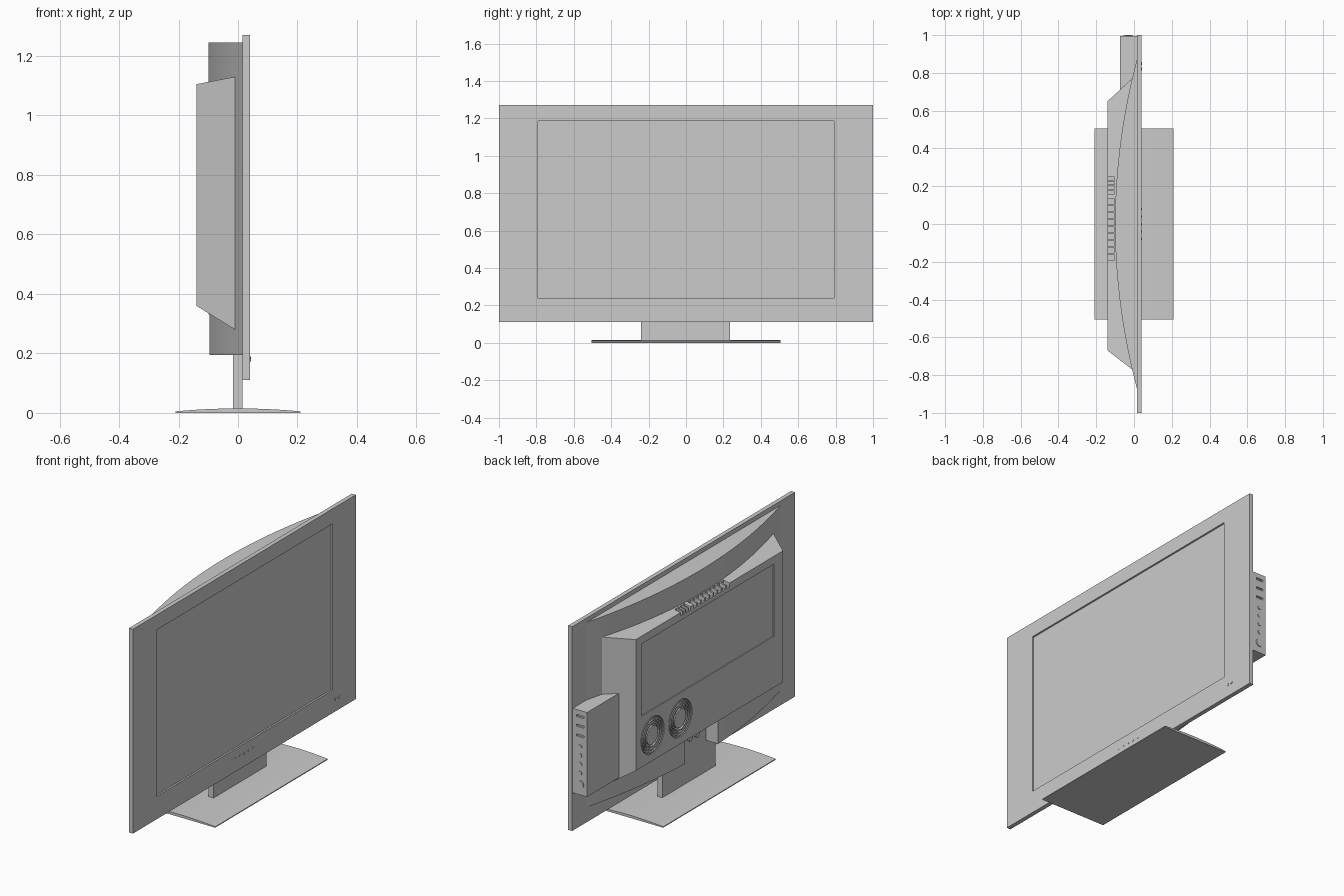
import bpy, bmesh, math
from mathutils import Matrix, Vector

cube = bpy.data.objects.get("Cube")
if cube:
    bpy.data.objects.remove(cube, do_unlink=True)

grey = bpy.data.materials.new("plain grey")
grey.use_nodes = True
grey.diffuse_color = (0.6, 0.6, 0.6, 1)
grey.node_tree.nodes["Principled BSDF"].inputs["Base Color"].default_value = (0.6, 0.6, 0.6, 1)
parts = []


def finish(name, bm):
    bmesh.ops.recalc_face_normals(bm, faces=bm.faces)
    mesh = bpy.data.meshes.new(name)
    bm.to_mesh(mesh)
    bm.free()
    mesh.materials.append(grey)
    ob = bpy.data.objects.new(name, mesh)
    bpy.context.collection.objects.link(ob)
    parts.append(ob)
    return ob


def add_box(bm, x, y, z):
    size = [b - a for a, b in (x, y, z)]
    mid = [(a + b) / 2 for a, b in (x, y, z)]
    mat = Matrix.Translation(mid) @ Matrix.Diagonal(size + [1])
    bmesh.ops.create_cube(bm, size=1, matrix=mat)


def boxes(name, *dims):
    bm = bmesh.new()
    for d in dims:
        add_box(bm, *d)
    return finish(name, bm)


def prism(name, points, move):
    """Extrude a closed outline along a vector."""
    bm = bmesh.new()
    face = bm.faces.new([bm.verts.new(p) for p in points])
    out = bmesh.ops.extrude_face_region(bm, geom=[face])
    verts = [v for v in out["geom"] if isinstance(v, bmesh.types.BMVert)]
    bmesh.ops.translate(bm, verts=verts, vec=move)
    return finish(name, bm)


def disc(name, center, radius, depth, axis, segments=32):
    bm = bmesh.new()
    turn = Vector((0, 0, 1)).rotation_difference(Vector(axis)).to_matrix().to_4x4()
    bmesh.ops.create_cone(bm, cap_ends=True, segments=segments, radius1=radius,
                          radius2=radius, depth=depth,
                          matrix=Matrix.Translation(center) @ turn)
    return finish(name, bm)


def ring(name, center, inner, outer, x0, x1, segments=40):
    """Square-section ring around the x axis."""
    bm = bmesh.new()
    loops = []
    for i in range(segments):
        a = math.tau * i / segments
        loops.append([bm.verts.new((x, center[1] + r * math.cos(a), center[2] + r * math.sin(a)))
                      for x, r in ((x0, inner), (x0, outer), (x1, outer), (x1, inner))])
    for i in range(segments):
        p, q = loops[i - 1], loops[i]
        for k in range(4):
            bm.faces.new((p[k - 1], p[k], q[k], q[k - 1]))
    return finish(name, bm)


def cut(target, cutter):
    mod = target.modifiers.new("cut", "BOOLEAN")
    mod.operation = "DIFFERENCE"
    mod.solver = "EXACT"
    mod.object = cutter
    bpy.context.view_layer.objects.active = target
    bpy.ops.object.modifier_apply(modifier=mod.name)
    parts.remove(cutter)
    bpy.data.objects.remove(cutter, do_unlink=True)


# Flat front frame with the sunken screen
frame = boxes("screen_frame", ((0.015, 0.04), (-1, 1), (0.11, 1.27)))
cut(frame, boxes("screen_cutter", ((0.03, 0.06), (-0.79, 0.79), (0.24, 1.185))))

# Bowed back shell, notched above the stand
steps = 32
arc = []
for i in range(steps + 1):
    t = 2 * i / steps - 1
    arc.append((-0.1 + 0.115 * t * t, 0.87 * t, 0.195))
shell = prism("bowed_back_shell", arc, (0, 0, 1.05))
cut(shell, boxes("notch_cutter", ((-0.2, -0.02), (-0.15, 0.15), (0.1, 0.33))))

# Tapered rear housing
bm = bmesh.new()
outer = [bm.verts.new((-0.01, y, z)) for y, z in
         ((-0.77, 0.28), (0.77, 0.28), (0.77, 1.13), (-0.77, 1.13))]
rear = [bm.verts.new((-0.14, y, z)) for y, z in
        ((-0.67, 0.36), (0.65, 0.36), (0.65, 1.105), (-0.67, 1.105))]
bm.faces.new(outer)
bm.faces.new(rear)
for k in range(4):
    bm.faces.new((outer[k - 1], outer[k], rear[k], rear[k - 1]))
housing = finish("rear_housing", bm)
cut(housing, boxes("panel_cutter", ((-0.2, -0.135), (-0.59, 0.6), (0.65, 1.06))))

# Top vent slots
slots = [(-0.19 + 0.037 * i, 0.027) for i in range(9)]
slots += [(0.16 + 0.024 * i, 0.016) for i in range(4)]
cut(housing, boxes("vent_cutter", *[((-0.16, -0.102), (y, y + w), (1.085, 1.2)) for y, w in slots]))

# Round rear speakers with concentric rings
for side, y in (("outer", 0.5), ("inner", 0.25)):
    c = (-0.14, y, 0.505)
    cut(housing, disc("speaker_cutter", c, 0.105, 0.024, (1, 0, 0), 40))
    for n, r in enumerate((0.062, 0.077, 0.092)):
        ring(f"{side}_speaker_ring_{n + 1}", c, r, r + 0.008, -0.139, -0.127)
    disc(f"{side}_speaker_centre", (-0.133, y, 0.505), 0.052, 0.012, (1, 0, 0))

# Side connection box with slots, sockets and a knob
side_box = boxes("side_connection_box", ((-0.075, 0.016), (0.69, 0.995), (0.325, 0.805)))
cut(side_box, boxes("side_slot_cutter", *[((-0.055, -0.01), (0.985, 1.1), (z, z + 0.012))
                                          for z in (0.655, 0.71, 0.765)]))
for n, z in enumerate((0.45, 0.5, 0.55, 0.6)):
    disc(f"side_socket_{n + 1}", (-0.032, 0.994, z), 0.011, 0.01, (0, 1, 0), 16)
disc("side_knob", (-0.032, 0.994, 0.385), 0.023, 0.012, (0, 1, 0), 24)

# Rear sockets inside the notch
for n, y in enumerate((0, -0.06)):
    disc(f"rear_socket_{n + 1}", (-0.024, y, 0.265), 0.016, 0.016, (1, 0, 0), 16)

# Front buttons and indicator lights
for n in range(5):
    disc(f"front_button_{n + 1}", (0.04, -0.08 + 0.04 * n, 0.185), 0.006, 0.004, (1, 0, 0), 12)
for n, y in enumerate((0.82, 0.85)):
    disc(f"indicator_{n + 1}", (0.04, y, 0.18), 0.008, 0.006, (1, 0, 0), 12)

# Stand neck and gently domed base
boxes("stand_neck", ((-0.016, 0.0145), (-0.24, 0.235), (0.01, 0.3)))
dome = [(-0.21, -0.505, 0), (0.21, -0.505, 0)]
for i in range(17):
    t = 1 - i / 8
    dome.append((0.21 * t, -0.505, 0.005 + 0.01 * (1 - t * t)))
prism("stand_base", dome, (0, 1.01, 0))

# Smooth curved faces while keeping edges sharp
bpy.ops.object.select_all(action="DESELECT")
for ob in parts:
    ob.select_set(True)
bpy.context.view_layer.objects.active = frame
bpy.ops.object.shade_smooth_by_angle(angle=math.radians(30))
